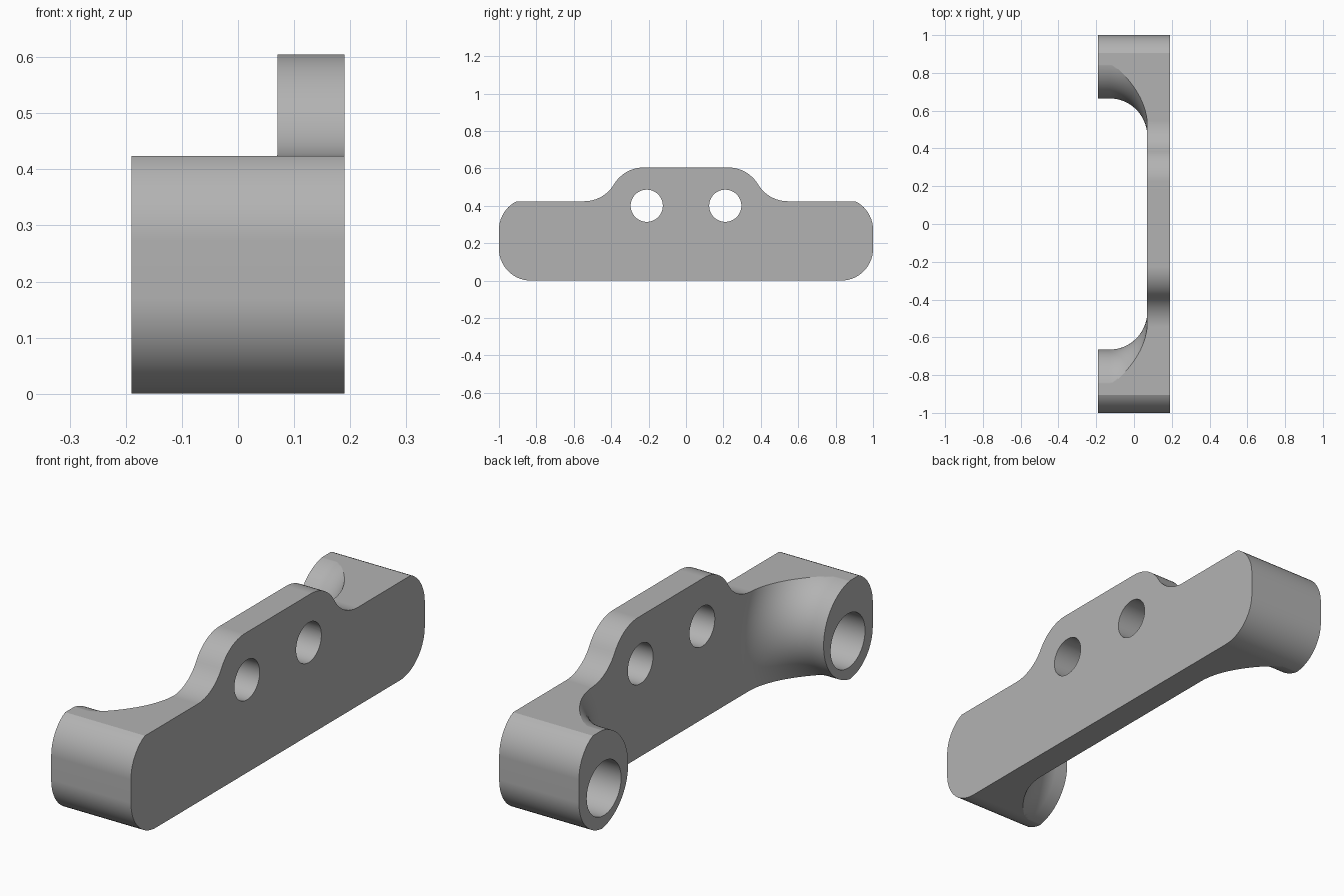
import bpy, bmesh
from math import sin, cos, pi, radians, atan
from mathutils import Vector

cube = bpy.data.objects.get("Cube")
if cube:
    bpy.data.objects.remove(cube, do_unlink=True)

BACK, PLATE, FACE = -0.19, 0.07, 0.19   # x of boss ends, plate back, plate front
TOP, HUMP = 0.424, 0.605                # shoulder and hump heights
BOSS_Y, BOSS_Z, BOSS_R, FILLET = 0.88, 0.212, 0.215, 0.2

steel = bpy.data.materials.new("plain grey")
steel.use_nodes = True
steel.diffuse_color = (0.45, 0.45, 0.45, 1)
steel.node_tree.nodes["Principled BSDF"].inputs["Base Color"].default_value = (0.45, 0.45, 0.45, 1)


def finish(name, bm):
    bmesh.ops.remove_doubles(bm, verts=bm.verts, dist=1e-5)
    bmesh.ops.recalc_face_normals(bm, faces=bm.faces)
    mesh = bpy.data.meshes.new(name)
    bm.to_mesh(mesh)
    bm.free()
    mesh.materials.append(steel)
    ob = bpy.data.objects.new(name, mesh)
    bpy.context.collection.objects.link(ob)
    return ob


def extrude(name, outline, x0, x1):
    bm = bmesh.new()
    face = bm.faces.new([bm.verts.new((x0, y, z)) for y, z in outline])
    new = bmesh.ops.extrude_face_region(bm, geom=[face])["geom"]
    bmesh.ops.translate(bm, vec=(x1 - x0, 0, 0),
                        verts=[v for v in new if isinstance(v, bmesh.types.BMVert)])
    return finish(name, bm)


def lathe(name, profile, y, z, steps=96):
    bm = bmesh.new()
    vs = [bm.verts.new((x, y, z + r)) for x, r in profile]
    es = [bm.edges.new(pair) for pair in zip(vs, vs[1:])]
    bmesh.ops.spin(bm, geom=vs + es, cent=(0, y, z), axis=(1, 0, 0),
                   angle=2 * pi, steps=steps, use_duplicate=False)
    return finish(name, bm)


def arc(cy, cz, r, a0, a1, n):
    angles = [radians(a0 + (a1 - a0) * i / n) for i in range(n + 1)]
    return [(cy + r * cos(a), cz + r * sin(a)) for a in angles]


def combine(target, tool, operation):
    mod = target.modifiers.new("cut", "BOOLEAN")
    mod.object, mod.operation, mod.solver = tool, operation, "EXACT"
    bpy.context.view_layer.objects.active = target
    bpy.ops.object.modifier_apply(modifier=mod.name)
    bpy.data.objects.remove(tool, do_unlink=True)


# Side outline: rounded ends, shoulders and an S-curved hump
corner, upper = 0.17, 0.272
rise, run = HUMP - TOP, 0.32
sweep = 2 * atan(rise / run)
bend = run / (2 * sin(sweep))
deg = sweep * 180 / pi
crease = 90 - 25.8
half = arc(1 - corner, corner, corner, -90, 0, 14)
half += arc(1 - corner, upper, corner, 0, crease, 10)
half[-1] = (half[-1][0], TOP)
half += arc(0.545, TOP + bend, bend, -90, -90 - deg, 12)
half += arc(0.545 - run, HUMP - bend, bend, 90 - deg, 90, 12)[1:]
outline = half + [(-y, z) for y, z in reversed(half)]
bracket = extrude("bracket", outline, BACK, FACE)

# Envelope: front plate joined to two bosses that flare into it
slab = [(-1.2, -0.3), (1.2, -0.3), (1.2, 1), (-1.2, 1)]
envelope = extrude("envelope", slab, PLATE, FACE + 0.1)
flare = arc(PLATE - FILLET, BOSS_R + FILLET, FILLET, -90, 0, 20)
flare = [(BACK - 0.1, 0), (BACK - 0.1, BOSS_R)] + flare
flare += [(PLATE + 0.05, BOSS_R + FILLET), (PLATE + 0.05, 0)]
for side in (-1, 1):
    combine(envelope, lathe("boss", flare, side * BOSS_Y, BOSS_Z), "UNION")
combine(bracket, envelope, "INTERSECT")

# Blind bores in the bosses and through holes in the plate
for side in (-1, 1):
    for y, z, r, x0, x1 in ((0.83, 0.17, 0.117, BACK - 0.1, PLATE),
                            (0.21, 0.4, 0.086, 0, FACE + 0.1)):
        bore = [(x0, 0), (x0, r), (x1, r), (x1, 0)]
        combine(bracket, lathe("bore", bore, side * y, z, 64), "DIFFERENCE")

# Smooth curved faces, keep creases
bpy.ops.object.select_all(action="DESELECT")
bracket.select_set(True)
bpy.context.view_layer.objects.active = bracket
bpy.ops.object.shade_smooth_by_angle(angle=radians(20))
weighted = bracket.modifiers.new("weighted normals", "WEIGHTED_NORMAL")
weighted.keep_sharp = True
